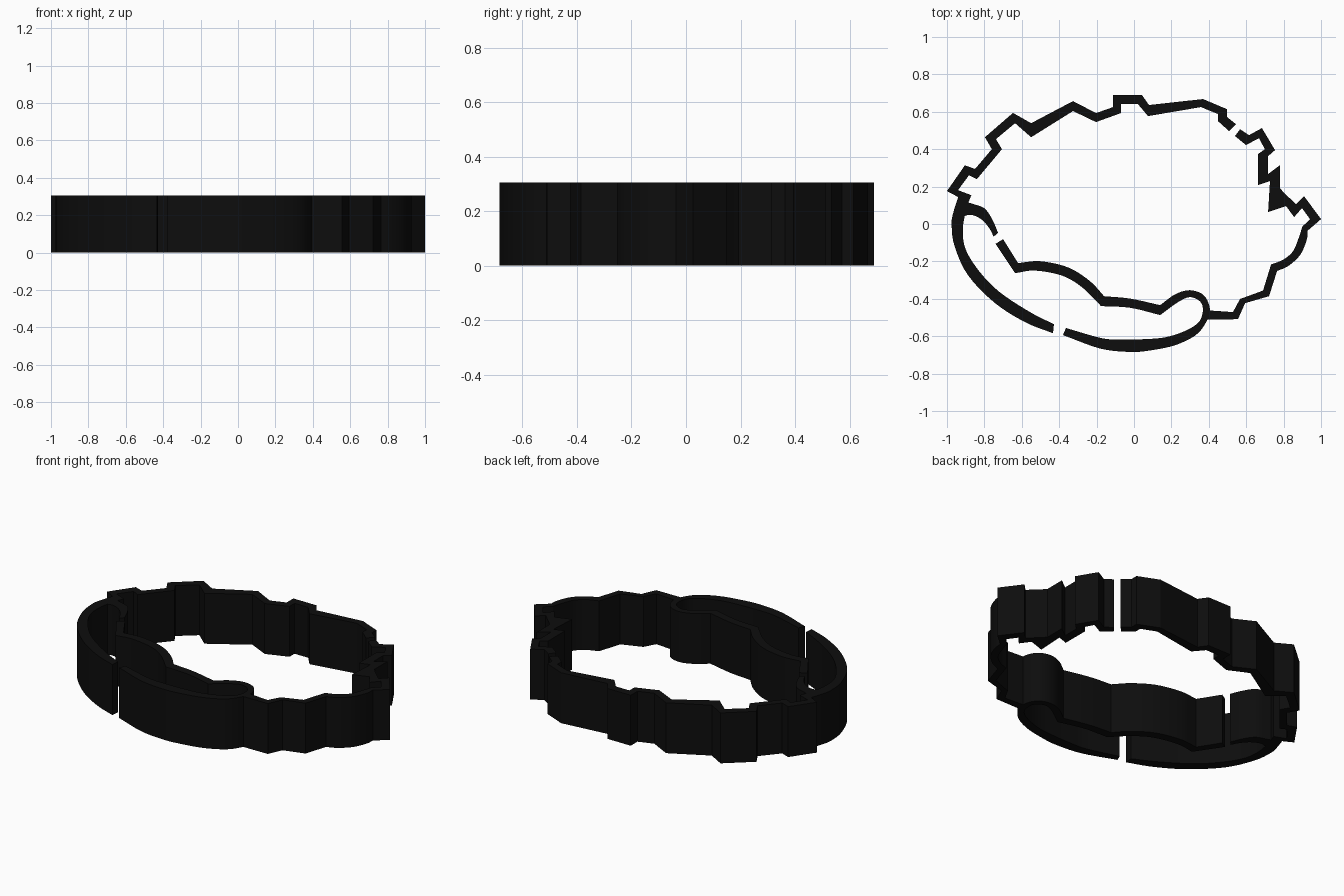
import bpy, bmesh, math
from mathutils import Vector

H = 0.305
SHIFT_Y = -0.006


def spline(st, n=5):
    """Catmull-Rom refinement of wall stations (outer x, y, inner x, y)."""
    p = [Vector(s) for s in st]
    p = [2 * p[0] - p[1]] + p + [2 * p[-1] - p[-2]]
    out = []
    for a, b, c, d in zip(p, p[1:], p[2:], p[3:]):
        for k in range(n):
            t = k / n
            out.append(0.5 * (2 * b + (c - a) * t + (2 * a - 5 * b + 4 * c - d) * t * t
                              + (3 * b - a - 3 * c + d) * t ** 3))
    return out + [p[-2]]


def path(*parts):
    """Chain wall stretches, dropping the station each one shares with the last."""
    out = []
    for part in parts:
        part = [Vector(s) for s in part]
        if out and (out[-1] - part[0]).length < 1e-4:
            part = part[1:]
        out += part
    return out


def wall(name, stations):
    """Upright wall between an outer and an inner line, given in hundredths."""
    bm = bmesh.new()
    rings = []
    for ox, oy, ix, iy in stations:
        pts = [(ox, oy, 0), (ix, iy, 0), (ix, iy, H), (ox, oy, H)]
        rings.append([bm.verts.new((x / 100, y / 100 + SHIFT_Y, z)) for x, y, z in pts])
    for a, b in zip(rings, rings[1:]):
        for i in range(4):
            j = (i + 1) % 4
            bm.faces.new((a[i], a[j], b[j], b[i]))
    bm.faces.new(rings[0])
    bm.faces.new(rings[-1][::-1])
    bmesh.ops.recalc_face_normals(bm, faces=bm.faces)
    me = bpy.data.meshes.new(name)
    bm.to_mesh(me)
    bm.free()
    ob = bpy.data.objects.new(name, me)
    bpy.context.collection.objects.link(ob)
    me.materials.append(black)
    bpy.context.view_layer.objects.active = ob
    ob.select_set(True)
    bpy.ops.object.shade_smooth_by_angle(angle=math.radians(25))
    ob.select_set(False)


black = bpy.data.materials.new("black")
black.diffuse_color = (0.004, 0.004, 0.004, 1)

# Jagged back edge, from the rear gap round to the left tip
jagged_back = [
    (54.5, 54, 50.8, 50.3), (49.7, 57.8, 44.9, 55.6), (49.7, 62, 44.9, 59.4),
    (36.9, 67.4, 35.8, 63.1), (8, 64.2, 7.5, 58.3), (4.3, 69.5, 2.1, 64.7),
    (-11.2, 69.5, -7, 64.7), (-11.2, 63.1, -7, 59.9), (-20.3, 59.9, -20.3, 55.1),
    (-32.6, 66.3, -32.6, 61), (-55, 54.5, -55, 47), (-64.7, 60, -63.6, 54.5),
    (-79.7, 47, -73.8, 46), (-76, 40.6, -70.6, 40.6), (-85, 30, -84, 24.6),
    (-90.4, 32, -88.2, 26.7), (-100, 18.2, -94.1, 18.7), (-94, 15, -87, 16)]
# Left half of the smooth front crescent
crescent_left = [
    (-94, 15, -87, 16), (-96.8, 6, -89.5, 9), (-97.5, 0, -91.5, -2), (-96, -11, -90, -13),
    (-88.8, -26.7, -82.4, -25.1), (-74.3, -41.7, -71.6, -36), (-58, -52, -55.6, -46.5),
    (-43.3, -57.8, -42.8, -53)]
wall("back_and_left_wall", path(jagged_back, spline(crescent_left)))

# Short hooked wall inside the left end
hook = [(-90, 12.5, -92, 4.5), (-86, 11.3, -87, 5.5), (-80, 9, -81.5, 3),
        (-76, 3.5, -77.5, -1.5), (-72.7, -4, -75, -6.2)]
wall("left_hook_wall", spline(hook))

# Jagged right edge and lower right side
jagged_right = [
    (56.7, 51.3, 54, 47.6), (61.5, 48.1, 59.9, 42.8), (68.4, 51.9, 66.8, 46.5),
    (75.4, 40.1, 70, 40.6), (71.7, 36.9, 66.3, 38), (71.7, 27.3, 66.3, 21.4),
    (78, 32, 72.7, 23.5), (78, 19.8, 71.7, 7), (80, 17.5, 81.3, 10.2),
    (86.6, 11.2, 85.6, 4.3), (90.9, 15.5, 89.8, 9.1), (100, 3.2, 94.1, 3.2),
    (92.8, -3, 90, -0.8)]
right_curve = [(92.8, -3, 90, -0.8), (92.3, -8, 88, -7), (88.8, -16, 85, -14),
               (82.4, -21.9, 79.7, -18.5), (76.5, -24.5, 73.3, -21)]
right_steps = [(76.5, -24.5, 73.3, -21), (72.2, -38, 69, -35), (59.4, -41.7, 56.7, -39.5),
               (55.6, -50.3, 52.9, -46.5), (37.5, -50.5, 38.5, -45.5)]
wall("right_wall", path(jagged_right, spline(right_curve), right_steps))

# Scalloped inner wall, rounded bump and right half of the crescent
inner_start = [(-70, -7.5, -74, -10), (-62, -20.3, -63.6, -25.7)]
scallop = [(-62, -20.3, -63.6, -25.7), (-50, -19.3, -53, -24.3), (-35, -22.7, -38.5, -27),
           (-23.5, -30, -27.8, -33.2), (-16, -38, -17.6, -43.3)]
dip = [(-16, -38, -17.6, -43.3), (-2, -39.3, -2, -44.2), (14, -42.8, 14, -48.1)]
bump_and_crescent = [
    (14, -42.8, 14, -48.1), (22, -37, 23.5, -41.2), (30, -34.8, 30, -38.5),
    (37.4, -37.6, 35.5, -41), (40.6, -45, 36.8, -46), (38.5, -52, 34.5, -52),
    (33, -58.8, 27, -56.7), (22, -64.2, 16.6, -60), (8.6, -67, 5, -61),
    (-2, -67.8, -5, -61.2), (-18, -66, -17, -60.5), (-38, -58.8, -36.4, -55)]
wall("inner_and_front_wall",
     path(inner_start, spline(scallop), spline(dip), spline(bump_and_crescent)))
